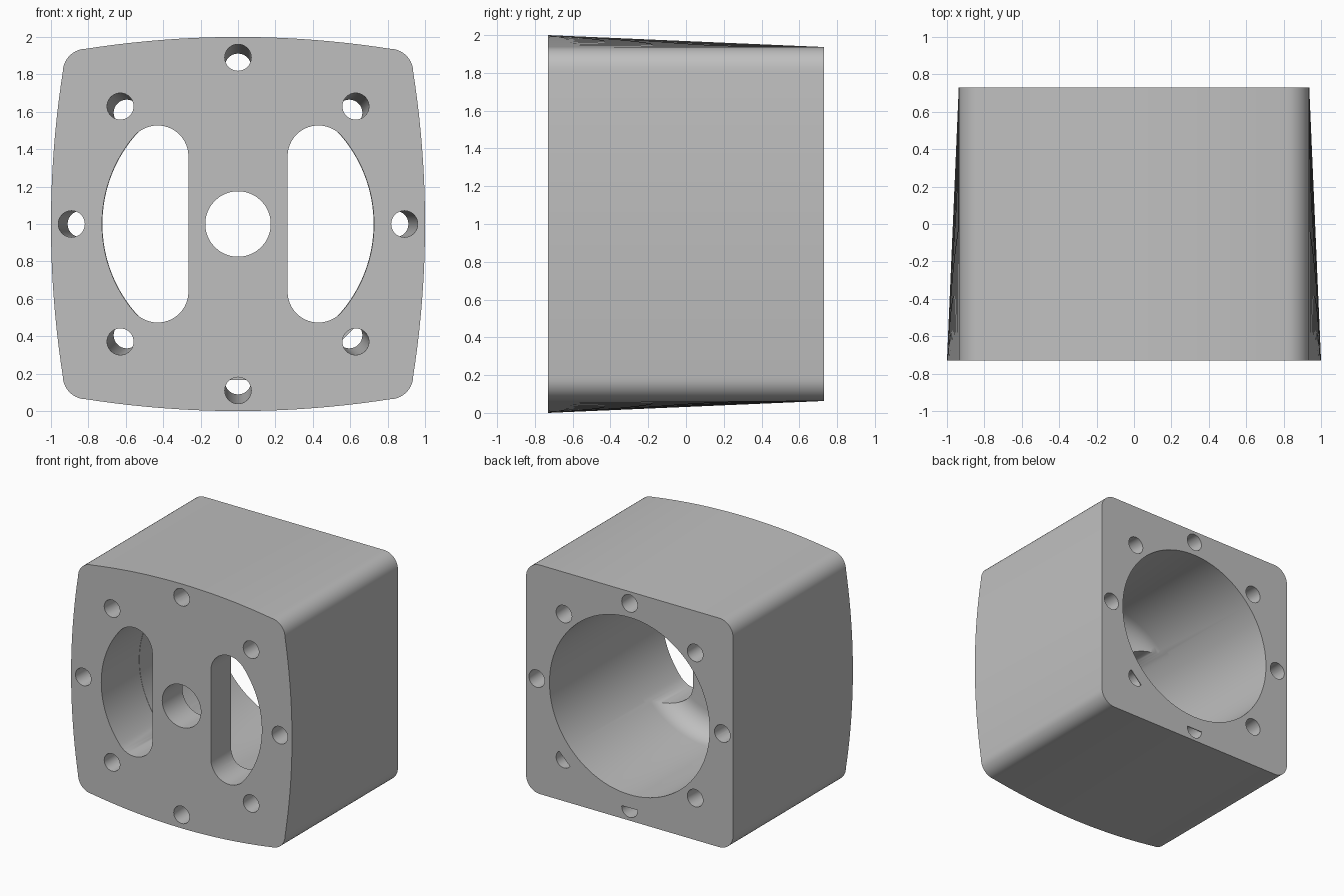
import bpy, bmesh
from math import sin, cos, pi, atan2, hypot, sqrt

old = bpy.data.objects.get("Cube")
if old:
    bpy.data.objects.remove(old, do_unlink=True)

grey = bpy.data.materials.new("plain_grey")
grey.use_nodes = True
COLOUR = (0.52, 0.52, 0.52, 1)
grey.diffuse_color = COLOUR
grey.node_tree.nodes["Principled BSDF"].inputs["Base Color"].default_value = COLOUR

HALF, DEPTH, CORNER, BULGE = 0.937, 0.73, 0.125, 0.063
BORE, FLOOR_Y, FILLET = 0.725, -0.47, 0.18
MID_Z = 1.0


def arc(cx, cz, r, a0, a1, n):
    return [(cx + r * cos(a0 + (a1 - a0) * i / n),
             cz + r * sin(a0 + (a1 - a0) * i / n)) for i in range(n + 1)]


def circle(cx, cz, r, n):
    return arc(cx, cz, r, 0, 2 * pi, n)[:-1]


def loft(name, rings):
    """Skin a closed solid through (y, outline) rings."""
    bm = bmesh.new()
    loops = [[bm.verts.new((x, y, z + MID_Z)) for x, z in pts] for y, pts in rings]
    n = len(loops[0])
    for a, b in zip(loops, loops[1:]):
        for i in range(n):
            j = (i + 1) % n
            bm.faces.new((a[i], a[j], b[j], b[i]))
    bm.faces.new(loops[0])
    bm.faces.new(loops[-1])
    bmesh.ops.recalc_face_normals(bm, faces=bm.faces)
    mesh = bpy.data.meshes.new(name)
    bm.to_mesh(mesh)
    bm.free()
    mesh.materials.append(grey)
    obj = bpy.data.objects.new(name, mesh)
    bpy.context.collection.objects.link(obj)
    return obj


def activate(obj):
    bpy.ops.object.select_all(action='DESELECT')
    obj.select_set(True)
    bpy.context.view_layer.objects.active = obj


def cut(target, cutter):
    cutter.hide_render = True
    mod = target.modifiers.new("cut", 'BOOLEAN')
    mod.operation, mod.solver, mod.object = 'DIFFERENCE', 'EXACT', cutter
    activate(target)
    bpy.ops.object.modifier_apply(modifier=mod.name)
    bpy.data.objects.remove(cutter, do_unlink=True)


def body_outline(bulge):
    """Rounded square whose four sides swell outward by bulge."""
    pts = []
    flat = HALF - CORNER
    steps = 24
    for k in range(4):
        c, s = cos(k * pi / 2), sin(k * pi / 2)
        side = []
        for i in range(1, steps):
            t = 2 * i / steps - 1
            side.append((HALF + bulge * (1 - t * t), t * flat))
        side += arc(flat, flat, CORNER, 0, pi / 2, 10)
        pts += [(c * x - s * z, s * x + c * z) for x, z in side]
    return pts


def slot_outline(side):
    """D-shaped slot: straight inner edge, round ends, bore-sized outer arc."""
    inner, r, outer = 0.265, 0.165, BORE + 0.002
    cx = inner + r
    cz = sqrt((outer - r) ** 2 - cx ** 2)
    a = atan2(cz, cx)
    pts = arc(0, 0, outer, -a, a, 40)
    pts += arc(cx, cz, r, a, pi, 20)[1:]
    pts += arc(cx, -cz, r, pi, 2 * pi - a, 20)[:-1]
    return [(side * x, z) for x, z in pts]


# Housing: swollen front lofted to a straight rounded square at the back
housing = loft("housing", [(-DEPTH, body_outline(BULGE)), (DEPTH, body_outline(0))])

# Main bore from the back, with a filleted floor
rings = [(DEPTH + 0.1, circle(0, 0, BORE, 96))]
for i in range(11):
    a = i / 10 * pi / 2
    rings.append((FLOOR_Y + FILLET * (1 - sin(a)),
                  circle(0, 0, BORE - FILLET * (1 - cos(a)), 96)))
cut(housing, loft("bore_cutter", rings))

# Two slots and the centre hole through the front wall
for side in (-1, 1):
    pts = slot_outline(side)
    cut(housing, loft("slot_cutter", [(-DEPTH - 0.1, pts), (FLOOR_Y + FILLET + 0.05, pts)]))
pts = circle(0, 0, 0.175, 48)
cut(housing, loft("centre_cutter", [(-DEPTH - 0.1, pts), (FLOOR_Y + 0.2, pts)]))

# Eight bolt holes leaning inward toward the back
FRONT_R, BACK_R, HOLE = 0.89, 0.84, 0.071
for k in range(8):
    a = k * pi / 4
    rings = []
    for y in (-DEPTH - 0.1, DEPTH + 0.1):
        r = FRONT_R + (BACK_R - FRONT_R) * (y + DEPTH) / (2 * DEPTH)
        rings.append((y, circle(r * cos(a), r * sin(a), HOLE, 32)))
    cut(housing, loft("bolt_cutter", rings))

activate(housing)
bpy.ops.object.shade_smooth_by_angle(angle=pi / 6)

# Thin webs half covering two of the bolt holes at the back
for name, a in (("bottom_hole_web", -pi / 2), ("lower_left_hole_web", -pi / 4)):
    pts = arc(BACK_R * cos(a), BACK_R * sin(a), HOLE + 0.001,
              a + pi / 2 + 0.1, a + 3 * pi / 2 - 0.1, 16)
    loft(name, [(DEPTH - 0.006, pts), (DEPTH, pts)])
